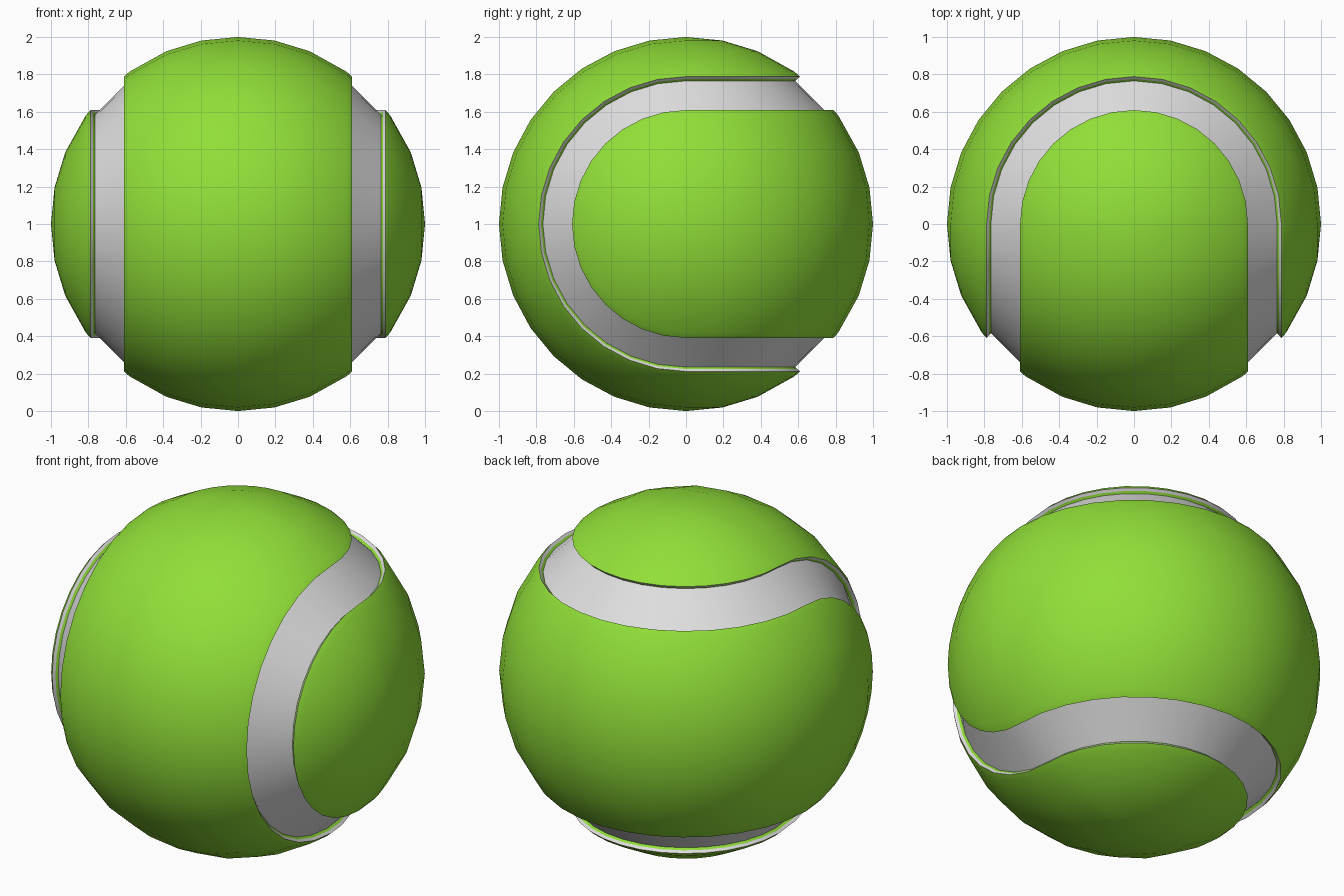
import bpy
import bmesh
from math import sin, cos, pi, radians

cube = bpy.data.objects.get("Cube")
if cube:
    bpy.data.objects.remove(cube, do_unlink=True)

STEPS = 16  # facets around each half of the ball


def material(name, rgb):
    mat = bpy.data.materials.new(name)
    mat.use_nodes = True
    mat.diffuse_color = (*rgb, 1)
    bsdf = next(n for n in mat.node_tree.nodes if n.type == "BSDF_PRINCIPLED")
    bsdf.inputs["Base Color"].default_value = (*rgb, 1)
    bsdf.inputs["Roughness"].default_value = 0.8
    return mat


def mirrored(run, axis):
    """Reflect a profile run of (degrees from pole, radius) about an angle."""
    return [(2 * axis - a, r) for a, r in reversed(run)]


def front_half(a, r, t):
    # Turned about the side-to-side axis
    return (a, -r * sin(t), r * cos(t) + 1)


def back_half(a, r, t):
    # Turned about the vertical axis
    return (r * cos(t), r * sin(t), a + 1)


def turned_part(name, runs, mat):
    """Sweep the runs through two half turns on crossed axes and weld them."""
    bm = bmesh.new()
    for place in (front_half, back_half):
        for run in runs:
            rings = [[bm.verts.new(place(rad * cos(radians(a)), rad * sin(radians(a)),
                                         pi * k / STEPS))
                      for k in range(STEPS + 1)] for a, rad in run]
            for upper, lower in zip(rings, rings[1:]):
                for k in range(STEPS):
                    bm.faces.new((upper[k], lower[k], lower[k + 1], upper[k + 1]))
    bmesh.ops.remove_doubles(bm, verts=bm.verts, dist=0.0005)
    mesh = bpy.data.meshes.new(name)
    bm.to_mesh(mesh)
    bm.free()
    mesh.materials.append(mat)
    obj = bpy.data.objects.new(name, mesh)
    bpy.context.collection.objects.link(obj)
    bpy.ops.object.select_all(action="DESELECT")
    obj.select_set(True)
    bpy.context.view_layer.objects.active = obj
    bpy.ops.object.shade_smooth_by_angle(angle=radians(50))
    return obj


felt = material("lime green felt", (0.285, 0.74, 0.04))
rubber = material("pale grey seam", (0.74, 0.74, 0.74))

# Profile stations: rounded panel edge, wall middle and groove floor
lip, middle, foot = (37.7, 0.996), (37.55, 0.978), (37.4, 0.963)
cap = [(0, 1), (11.25, 1), (22.5, 1), (35.5, 1), lip]
wall_top = [lip, middle]
wall_base = [middle, foot]
floor = [foot] + mirrored([foot], 45)

# Two interlocking felt panels
half_band = mirrored(cap, 45)
band = half_band + mirrored(half_band, 90)[1:]
turned_part("felt_panels", [cap, band, mirrored(cap, 90)], felt)


def both_sides(run):
    pair = [run, mirrored(run, 45)]
    return pair + [mirrored(p, 90) for p in pair]


# Green lining at the foot of the groove walls
turned_part("groove_lining", both_sides(wall_base), felt)

# Recessed seam strip and the pale upper groove walls
turned_part("seam_strip", [floor, mirrored(floor, 90)], rubber)
turned_part("seam_walls", both_sides(wall_top), rubber)
